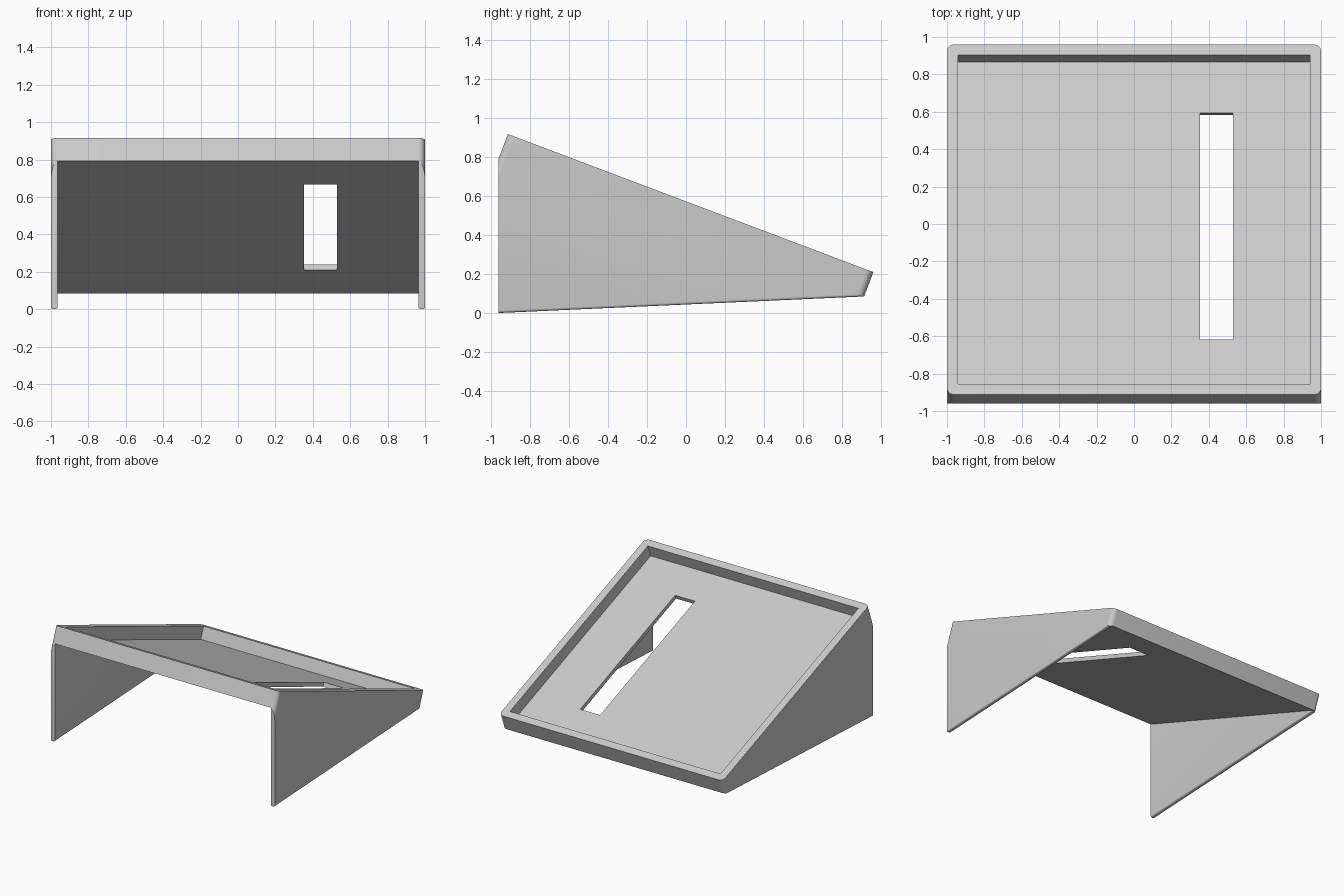
import bpy, bmesh, math
from mathutils import Matrix, Vector

cube = bpy.data.objects.get("Cube")
if cube:
    bpy.data.objects.remove(cube)

grey = bpy.data.materials.new("light grey")
grey.use_nodes = True
colour = (0.6, 0.6, 0.6, 1)
grey.diffuse_color = colour
grey.node_tree.nodes["Principled BSDF"].inputs["Base Color"].default_value = colour

# Tray frame: local z is the tray normal, local z = 0 is the top of the rim
DEPTH, FLOOR, RIM, RADIUS, LEG = 0.133, 0.1, 0.06, 0.037, 0.035
TILT = Matrix.Translation((0, 0, 0.5625)) @ Matrix.Rotation(math.radians(-20.7), 4, "X")
TILT = Matrix.Translation((0, 0.0235, 0)) @ TILT


def prism(name, points, sweep, matrix=Matrix(), round_edges=None):
    """Extrude a planar outline; round_edges(edge) picks edges to bevel."""
    bm = bmesh.new()
    face = bm.faces.new([bm.verts.new(p) for p in points])
    new = bmesh.ops.extrude_face_region(bm, geom=[face])["geom"]
    bmesh.ops.translate(bm, vec=sweep, verts=[v for v in new if isinstance(v, bmesh.types.BMVert)])
    bmesh.ops.recalc_face_normals(bm, faces=bm.faces)
    if round_edges:
        bmesh.ops.bevel(bm, geom=[e for e in bm.edges if round_edges(e)], offset=0.013,
                        segments=5, profile=0.5, affect="EDGES")
    bm.transform(matrix)
    mesh = bpy.data.meshes.new(name)
    bm.to_mesh(mesh)
    bm.free()
    mesh.materials.append(grey)
    ob = bpy.data.objects.new(name, mesh)
    bpy.context.collection.objects.link(ob)
    return ob


def boolean(target, tool, operation):
    mod = target.modifiers.new(operation.title(), "BOOLEAN")
    mod.operation, mod.solver, mod.object = operation, "EXACT", tool
    bpy.context.view_layer.objects.active = target
    bpy.ops.object.modifier_apply(modifier=mod.name)
    bpy.data.objects.remove(tool)


def rounded_block(name, depth):
    """Square block with rounded corners hanging below the rim plane."""
    outline = []
    for corner in range(4):
        for i in range(9):
            a = math.radians(90 * (corner + i / 8))
            cx = 1 if corner in (0, 3) else -1
            cy = 1 if corner < 2 else -1
            outline.append((cx * (1 - RADIUS) + RADIUS * math.cos(a),
                            cy * (1 - RADIUS) + RADIUS * math.sin(a), 0))
    return prism(name, outline, (0, 0, -depth), TILT)


def box(name, x0, x1, half_y, top, bottom):
    outline = [(x0, -half_y, top), (x1, -half_y, top), (x1, half_y, top), (x0, half_y, top)]
    return prism(name, outline, (0, 0, bottom - top), TILT)


# Sloping tray with a recess and a long slot through its floor
stand = rounded_block("tray_stand", DEPTH)
boolean(stand, box("recess_cutter", RIM - 1, 1 - RIM, 1 - RIM, 0.1, -FLOOR), "DIFFERENCE")
boolean(stand, box("slot_cutter", 0.352, 0.529, 0.647, 0, -0.3), "DIFFERENCE")

# Triangular side legs, overlapping into the rim
high = TILT @ Vector((0, -1, -DEPTH))
low = TILT @ Vector((0, 1, -DEPTH))
lift = TILT.to_3x3() @ Vector((0, 0, 0.06))
foot = Vector((0, high.y, 0))
for side in (-1, 1):
    outline = [p + Vector((side, 0, 0)) for p in (foot, low, low + lift, high + lift, high)]

    def bottom_edge(e):
        return all(min((v.co - p).yz.length for p in (foot, low)) < 1e-4 for v in e.verts) \
            and e.calc_length() > 1

    leg = prism("side_leg", outline, (-side * LEG, 0, 0), round_edges=bottom_edge)
    boolean(leg, rounded_block("corner_cutter", 1.5), "INTERSECT")
    boolean(stand, leg, "UNION")

# Smooth the rounded corners, keep all other edges sharp
bpy.ops.object.select_all(action="DESELECT")
stand.select_set(True)
bpy.context.view_layer.objects.active = stand
bpy.ops.object.shade_smooth_by_angle(angle=math.radians(30))
